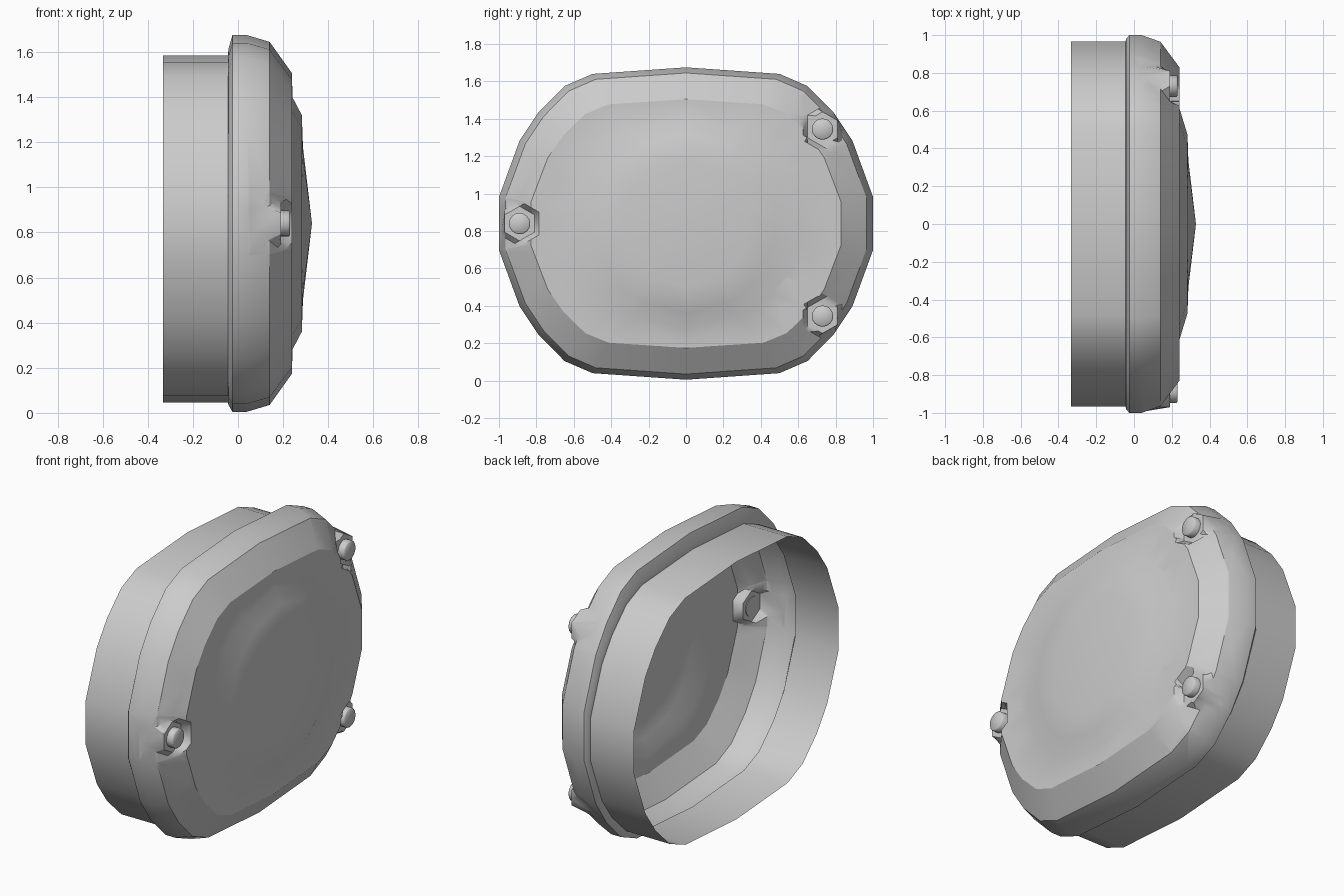
import bpy, bmesh, math
from mathutils import Vector, Matrix

if "Cube" in bpy.data.objects:
    bpy.data.objects.remove(bpy.data.objects["Cube"])

CZ = 0.84
BOLTS = [(-0.89, 0.84), (0.73, 1.345), (0.73, 0.345)]
FLOOR = 0.19

# Rounded-rectangle outline, one quarter mirrored to a full 22-sided loop
quarter = [(0, 1), (0.5, 0.958), (0.65, 0.88), (0.79, 0.71), (0.89, 0.53), (1, 0.17)]
half = quarter + [(y, -z) for y, z in reversed(quarter)]
outline = half + [(-y, z) for y, z in reversed(half[1:-1])]


def shade(ob, angle=30):
    bpy.ops.object.select_all(action='DESELECT')
    ob.select_set(True)
    bpy.context.view_layer.objects.active = ob
    bpy.ops.object.shade_smooth_by_angle(angle=math.radians(angle))


def finish(name, bm, angle=30):
    me = bpy.data.meshes.new(name)
    bm.to_mesh(me)
    bm.free()
    ob = bpy.data.objects.new(name, me)
    bpy.context.collection.objects.link(ob)
    shade(ob, angle)
    return ob


def hex_dist(co, by, bz):
    return max((co.y - by) * math.cos(k * math.pi / 3) + (co.z - bz) * math.sin(k * math.pi / 3)
               for k in range(6))


# Shell: x, half width, half height, centre z, round?
rings = [
    (-0.333, 0.965, 0.77, 0.815, False),
    (-0.045, 0.965, 0.77, 0.815, False),
    (-0.042, 0.98, 0.79, 0.825, False),
    (-0.025, 1.0, 0.835, CZ, False),
    (0.04, 1.0, 0.835, CZ, False),
    (0.14, 0.965, 0.805, CZ, False),
    (0.24, 0.83, 0.665, CZ, False),
    (0.241, 0.62, 0.56, CZ, True),
    (0.283, 0.48, 0.48, CZ, True),
    (0.288, 0.34, 0.34, CZ, True),
]
bm = bmesh.new()
loops = []
for x, w, h, cz, rnd in rings:
    loop = []
    for y, z in outline:
        if rnd:
            d = Vector((y, z)).normalized()
            y, z = d.x, d.y
        loop.append(bm.verts.new((x, y * w, cz + z * h)))
    loops.append(loop)
n = len(outline)
for a, b in zip(loops, loops[1:]):
    for i in range(n):
        j = (i + 1) % n
        bm.faces.new((a[i], a[j], b[j], b[i]))
apex = bm.verts.new((0.328, 0, CZ))
for i in range(n):
    bm.faces.new((loops[-1][i], loops[-1][(i + 1) % n], apex))
bmesh.ops.triangulate(bm, faces=[f for f in bm.faces if f.calc_center_median().x > 0.05])

# Bolt seats: cut two nested hexagons into the front, flatten the inner one
for by, bz in BOLTS:
    for r in (0.105, 0.08):
        for k in range(6):
            d = Vector((0, math.cos(k * math.pi / 3), math.sin(k * math.pi / 3)))
            faces = [f for f in bm.faces if f.calc_center_median().x > 0.05
                     and min(v.co.y for v in f.verts) < by + 0.13
                     and max(v.co.y for v in f.verts) > by - 0.13
                     and min(v.co.z for v in f.verts) < bz + 0.13
                     and max(v.co.z for v in f.verts) > bz - 0.13]
            geom = faces + list({e for f in faces for e in f.edges}) \
                + list({v for f in faces for v in f.verts})
            bmesh.ops.bisect_plane(bm, geom=geom, dist=1e-5,
                                   plane_co=Vector((0, by, bz)) + d * r, plane_no=d)
    for v in bm.verts:
        if v.co.x > 0.03 and hex_dist(v.co, by, bz) < 0.0802:
            v.co.x = FLOOR
bmesh.ops.recalc_face_normals(bm, faces=bm.faces)
if sum(f.normal.x * f.calc_area() for f in bm.faces if f.calc_center_median().x > 0.2) < 0:
    bmesh.ops.reverse_faces(bm, faces=bm.faces)
finish("cover_shell", bm)

# Bolt heads with a small chamfer on the outer edge
for i, (by, bz) in enumerate(BOLTS):
    bm = bmesh.new()
    bmesh.ops.create_cone(bm, cap_ends=True, segments=16, radius1=0.057, radius2=0.057, depth=0.045,
                          matrix=Matrix.Translation((0.2085, by, bz)) @ Matrix.Rotation(math.pi / 2, 4, 'Y'))
    rim = [e for e in bm.edges if all(v.co.x > 0.22 for v in e.verts)]
    bmesh.ops.bevel(bm, geom=rim, offset=0.006, segments=1, affect='EDGES')
    finish(f"bolt_head_{i + 1}", bm, 50)
